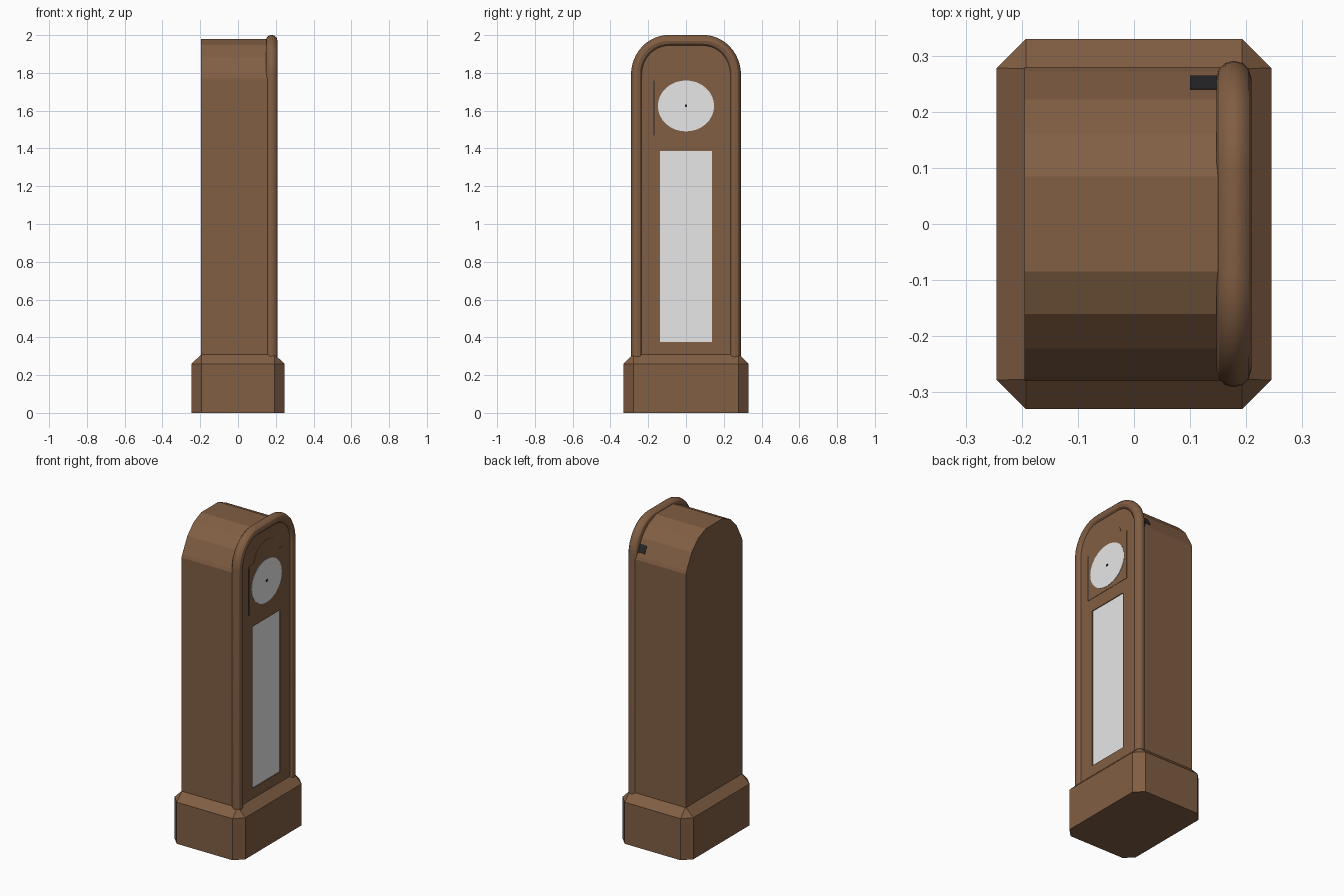
import bpy, bmesh, math

if "Cube" in bpy.data.objects:
    bpy.data.objects.remove(bpy.data.objects["Cube"])


def material(name, rgb):
    m = bpy.data.materials.new(name)
    m.diffuse_color = (*rgb, 1)
    m.use_nodes = True
    m.node_tree.nodes["Principled BSDF"].inputs["Base Color"].default_value = m.diffuse_color
    return m


WOOD = material("brown wood", (0.22, 0.112, 0.056))
WHITE = material("white", (0.8, 0.8, 0.8))
DARK = material("dark metal", (0.02, 0.02, 0.022))


def finish(bm, name, mat):
    bmesh.ops.recalc_face_normals(bm, faces=bm.faces)
    me = bpy.data.meshes.new(name)
    bm.to_mesh(me)
    bm.free()
    ob = bpy.data.objects.new(name, me)
    me.materials.append(mat)
    bpy.context.scene.collection.objects.link(ob)
    return ob


def loft(name, rings, mat):
    """Solid through a list of equal-length point rings, capped at both ends."""
    bm = bmesh.new()
    vs = [[bm.verts.new(p) for p in r] for r in rings]
    n = len(vs[0])
    for a, b in zip(vs, vs[1:]):
        for i in range(n):
            j = (i + 1) % n
            bm.faces.new((a[i], a[j], b[j], b[i]))
    bm.faces.new(vs[0])
    bm.faces.new(vs[-1])
    return finish(bm, name, mat)


def plate(name, yz, x0, x1, mat):
    """Extrude a y-z outline along x."""
    return loft(name, [[(x, y, z) for y, z in yz] for x in (x0, x1)], mat)


def rect(y0, y1, z0, z1):
    return [(y0, z0), (y1, z0), (y1, z1), (y0, z1)]


def arc(cy, cz, ry, rz, a0, a1, n):
    return [(cy + ry * math.cos(math.radians(a0 + (a1 - a0) * i / n)),
             cz + rz * math.sin(math.radians(a0 + (a1 - a0) * i / n))) for i in range(n + 1)]


# Plinth with clipped corners and a sloped top
def octagon(hx, hy, c, z):
    q = [(hx, hy - c), (hx - c, hy), (c - hx, hy), (-hx, hy - c),
         (-hx, c - hy), (c - hx, -hy), (hx - c, -hy), (hx, c - hy)]
    return [(x, y, z) for x, y in q]


loft("plinth", [octagon(0.245, 0.33, 0.052, 0), octagon(0.245, 0.33, 0.052, 0.26),
                octagon(0.195, 0.28, 0.003, 0.31)], WOOD)

# Case with a faceted arched top
half = [(0.28, 0.305), (0.28, 1.77), (0.272, 1.79), (0.222, 1.885), (0.16, 1.947), (0.085, 1.98)]
case = plate("case", half + [(-y, z) for y, z in reversed(half)], -0.195, 0.195, WOOD)

# Shallow window pocket and pane
cutter = plate("window_cutter", rect(-0.137, 0.137, 0.375, 1.387), 0.185, 0.25, WOOD)
cutter.hide_render = True
cutter.hide_set(True)
mod = case.modifiers.new("window", 'BOOLEAN')
mod.operation, mod.object, mod.solver = 'DIFFERENCE', cutter, 'EXACT'
plate("window_pane", rect(-0.137, 0.137, 0.375, 1.387), 0.182, 0.190, WHITE)

# Dial surround with arched head, dial and centre pin
outline = [(-0.17, 1.78), (-0.17, 1.468), (0.17, 1.468), (0.17, 1.78)]
plate("dial_surround", outline + arc(0, 1.78, 0.12, 0.1, 0, 180, 16), 0.193, 0.197, WOOD)
plate("dial", arc(0, 1.625, 0.149, 0.135, 0, 360 - 360 / 32, 31), 0.194, 0.199, WHITE)
plate("centre_pin", rect(-0.006, 0.006, 1.62, 1.632), 0.198, 0.202, DARK)
plate("surround_gap", rect(-0.173, -0.168, 1.468, 1.76), 0.193, 0.1975, DARK)

# Small dark fitting flush with the sloped roof
plate("roof_fitting", [(0.263, 1.809), (0.24, 1.853), (0.241, 1.8555), (0.265, 1.8105)],
      0.10, 0.15, DARK)

# Rounded moulding that follows the front edge
right = [(0.26, 0.295)] + arc(0.09, 1.79, 0.17, 0.18, 0, 90, 12)
path = right + [(-y, z) for y, z in reversed(right)]
cu = bpy.data.curves.new("moulding", 'CURVE')
cu.dimensions = '3D'
sp = cu.splines.new('POLY')
sp.points.add(len(path) - 1)
for p, (y, z) in zip(sp.points, path):
    p.co = (0.178, y, z, 1)
cu.bevel_depth = 0.031
cu.bevel_resolution = 4
cu.use_fill_caps = True
cu.materials.append(WOOD)
moulding = bpy.data.objects.new("moulding", cu)
bpy.context.scene.collection.objects.link(moulding)
bpy.ops.object.select_all(action='DESELECT')
moulding.select_set(True)
bpy.context.view_layer.objects.active = moulding
bpy.ops.object.convert(target='MESH')
bpy.ops.object.shade_smooth_by_angle()
